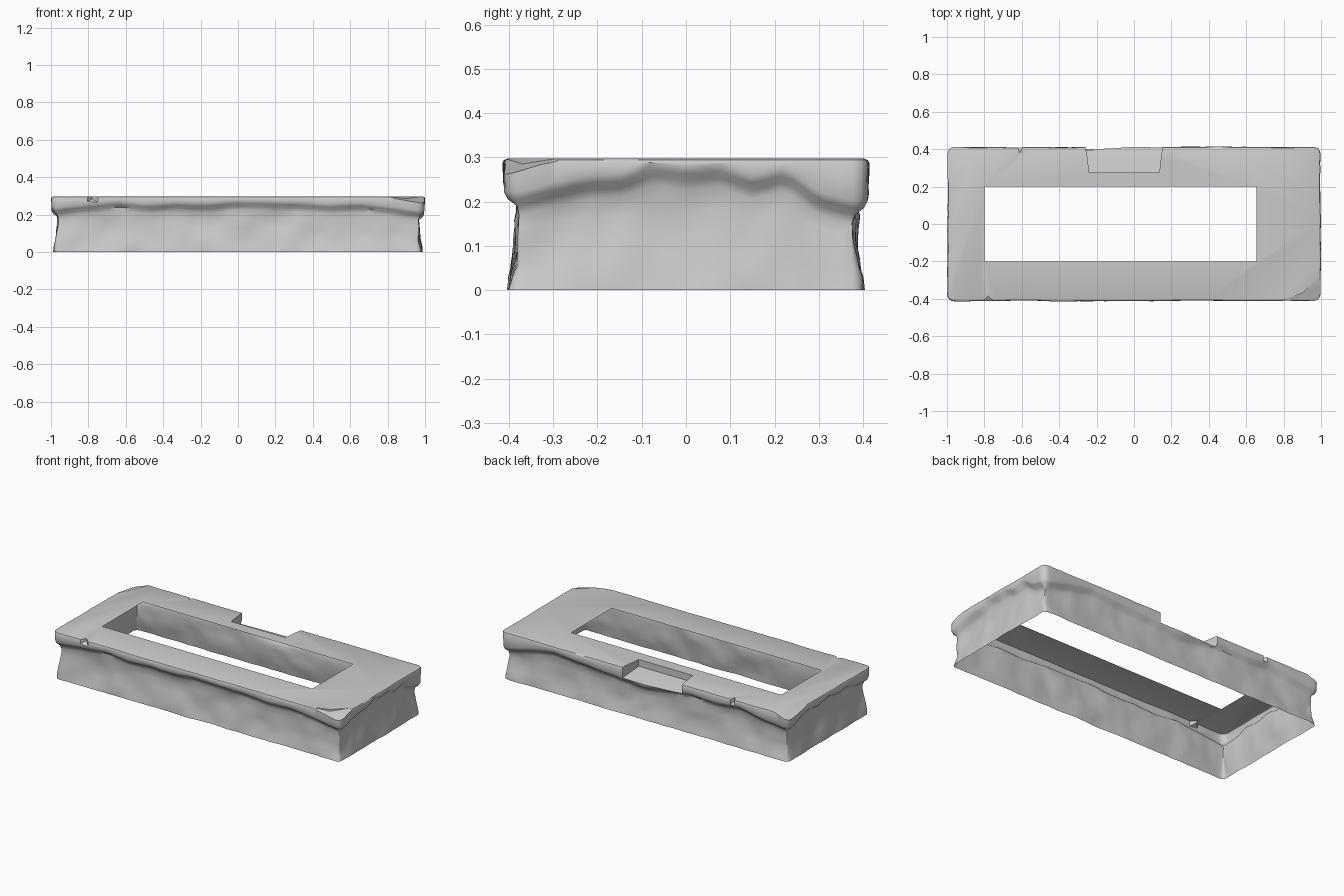
import bpy, bmesh, math
from mathutils import Vector, noise

if "Cube" in bpy.data.objects:
    bpy.data.objects.remove(bpy.data.objects["Cube"])

HX, HY, TOP, R = 1.0, 0.415, 0.297, 0.04

stone = bpy.data.materials.new("grey stone")
stone.use_nodes = True
grey = (0.6, 0.6, 0.6, 1)
stone.diffuse_color = grey
stone.node_tree.nodes["Principled BSDF"].inputs["Base Color"].default_value = grey
stone.node_tree.nodes["Principled BSDF"].inputs["Roughness"].default_value = 0.9

# Ragged height of the lip's lower edge, listed evenly along each side
LIP = {
    "front": [.215, .235, .25, .235, .245, .24, .255, .25, .245, .235, .24, .225, .2],
    "right": [.2, .22, .235, .24, .268, .255, .265, .235, .255, .2, .18],
    "back": [.18, .22, .25, .235, .225, .21, .2, .225, .24, .23, .25, .22, .2],
    "left": [.2, .23, .25, .235, .26, .24, .25, .22, .215],
}


def sample(values, t):
    f = min(max(t, 0), 0.9999) * (len(values) - 1)
    i = int(f)
    return values[i] + (values[i + 1] - values[i]) * (f - i)


def perimeter():
    """Points, outward normals and lip heights round a rounded rectangle."""
    out = []
    sides = [("front", -90, 70), ("right", 0, 34), ("back", 90, 70), ("left", 180, 34)]
    for name, deg, count in sides:
        a = math.radians(deg)
        n = Vector((round(math.cos(a)), round(math.sin(a)), 0))
        d = Vector((-n.y, n.x, 0))
        reach, half = (HX, HY) if n.x else (HY, HX)
        for i in range(count):
            t = i / (count - 1)
            p = n * reach + d * (half - R) * (2 * t - 1)
            out.append((p, n, sample(LIP[name], t)))
        centre = n * (reach - R) + d * (half - R)
        for k in (1, 2, 3):
            b = a + k * math.pi / 8
            m = Vector((math.cos(b), math.sin(b), 0))
            out.append((centre + m * R, m, sample(LIP[name], 1)))
    return out


def profile(lip):
    """Height, inset and roughness from the foot to the top edge."""
    return [(0, .012, .012), (.03, .016, .014), (lip * .3, .022, .02),
            (lip * .5, .027, .022), (lip * .7, .03, .02), (lip - .03, .032, .014),
            (lip - .01, .026, .012), (lip + .006, .008, .008), (lip + .022, .002, .006),
            (.288, .002, .006), (.294, .005, .006), (TOP, .013, .006)]


def make_object(name, bm):
    bmesh.ops.recalc_face_normals(bm, faces=bm.faces)
    mesh = bpy.data.meshes.new(name)
    bm.to_mesh(mesh)
    bm.free()
    obj = bpy.data.objects.new(name, mesh)
    bpy.context.collection.objects.link(obj)
    mesh.materials.append(stone)
    return obj


# Rough stone block with an overhanging lip
bm = bmesh.new()
rings = []
for p, n, lip in perimeter():
    column = []
    for z, inset, rough in profile(lip):
        q = Vector((p.x * 5, p.y * 5, z * 9))
        wobble = noise.noise(q) + 0.5 * noise.noise(q * 2.7)
        v = p - n * (inset + rough * (0.3 - 0.7 * wobble))
        v.x = max(-HX, min(HX, v.x))
        column.append(bm.verts.new((v.x, v.y, z)))
    rings.append(column)
for a, b in zip(rings, rings[1:] + rings[:1]):
    for j in range(len(a) - 1):
        bm.faces.new((a[j], b[j], b[j + 1], a[j + 1]))
bm.faces.new([c[-1] for c in rings])
bm.faces.new([c[0] for c in reversed(rings)])
frame = make_object("stone_frame", bm)


def carve(name, floor):
    """Cut away all stone above a floor polygon."""
    bm = bmesh.new()
    low = [bm.verts.new(p) for p in floor]
    high = [bm.verts.new((p[0], p[1], 0.5)) for p in floor]
    for i in range(len(low)):
        k = (i + 1) % len(low)
        bm.faces.new((low[i], low[k], high[k], high[i]))
    bmesh.ops.triangulate(bm, faces=[bm.faces.new(low), bm.faces.new(high)])
    cutter = make_object(name, bm)
    cutter.hide_render = True
    mod = frame.modifiers.new(name, "BOOLEAN")
    mod.operation, mod.object, mod.solver = "DIFFERENCE", cutter, "EXACT"
    bpy.context.view_layer.objects.active = frame
    bpy.ops.object.modifier_apply(modifier=name)
    bpy.data.objects.remove(cutter)


# Window, sunken back step, broken corners and small chips
X0, X1, Y = -0.8, 0.655, 0.2
carve("window", [(X0, -Y, -.1), (X1, -Y, -.1), (X1, Y, -.1), (X0, Y, -.1)])
carve("back_step", [(-.24, .275, .255), (.135, .275, .255), (.145, .36, .24), (.16, .46, .215),
                    (-.27, .46, .215), (-.25, .36, .24)])
carve("back_corner", [(-.885, .42, .298), (-.985, .21, .298), (-1.05, .21, .27),
                      (-1.05, .46, .235), (-.885, .46, .28)])
carve("front_corner", [(.79, -.41, .298), (.9, -.37, .285), (.98, -.29, .298), (1.05, -.29, .27),
                       (1.05, -.46, .235), (.79, -.46, .28)])
carve("back_chip", [(-.63, .43, .24), (-.61, .38, .285), (-.585, .43, .24)])
carve("front_chip", [(-.82, -.43, .26), (-.78, -.385, .285), (-.73, -.43, .25)])

# Open the block into a hollow shell: no bottom and no window walls
bm = bmesh.new()
bm.from_mesh(frame.data)


def unwanted(face):
    c = face.calc_center_median()
    vertical = abs(face.normal.z) < 0.1
    in_window = X0 - .01 < c.x < X1 + .01 and abs(c.y) < Y + .01
    return (vertical and in_window) or all(v.co.z < .001 for v in face.verts)


bmesh.ops.delete(bm, geom=[f for f in bm.faces if unwanted(f)], context="FACES")
bm.to_mesh(frame.data)
bm.free()

bpy.ops.object.select_all(action="DESELECT")
frame.select_set(True)
bpy.context.view_layer.objects.active = frame
bpy.ops.object.shade_smooth_by_angle(angle=math.radians(40))
